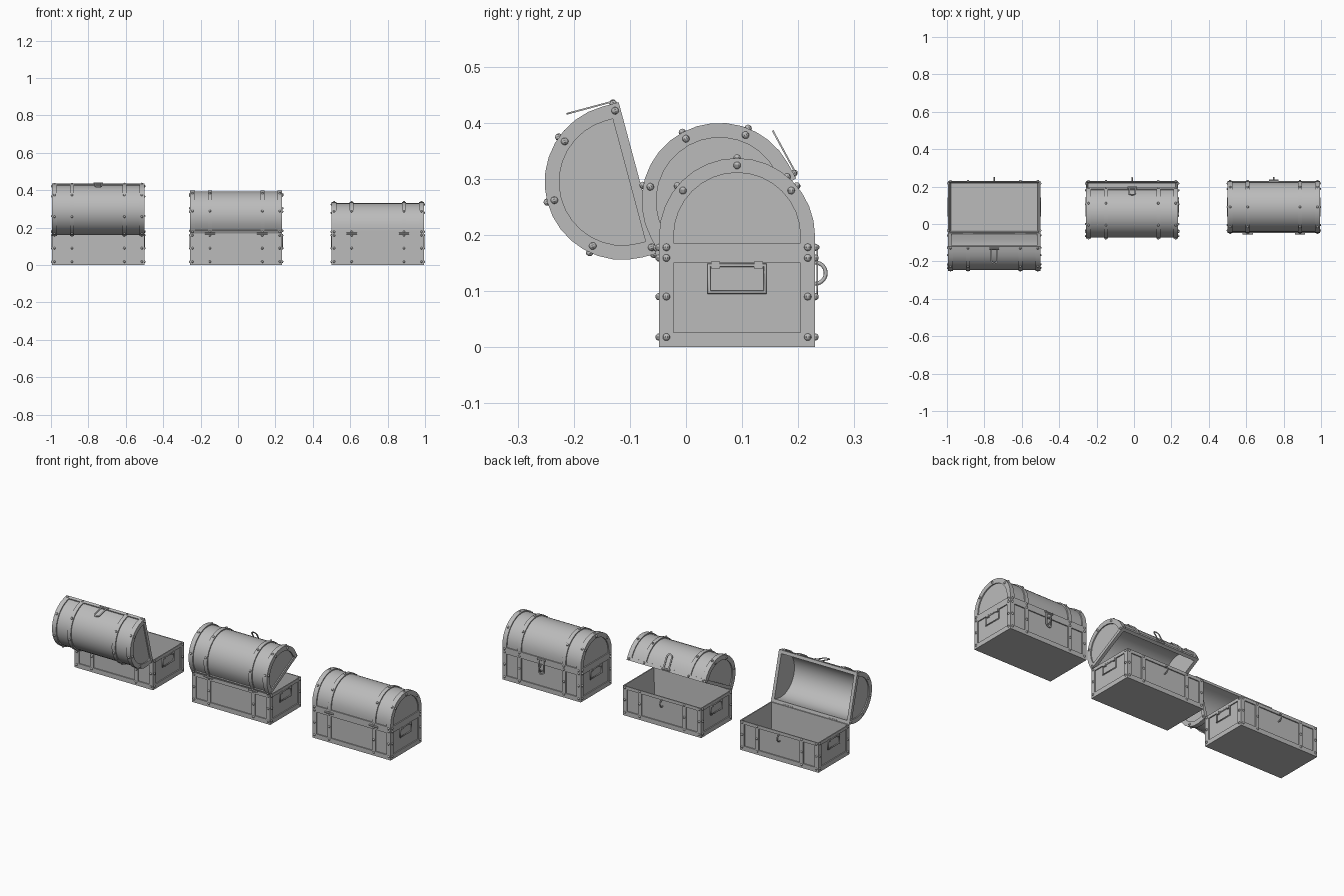
import bpy, bmesh
from math import sin, cos, pi, radians
from mathutils import Matrix, Vector

if "Cube" in bpy.data.objects:
    bpy.data.objects.remove(bpy.data.objects["Cube"])

mat = bpy.data.materials.new("plain grey")
mat.use_nodes = True
GREY = (0.5, 0.5, 0.5, 1)
mat.diffuse_color = GREY
mat.node_tree.nodes["Principled BSDF"].inputs["Base Color"].default_value = GREY

HX, HY, H = 0.2465, 0.139, 0.168     # half length, half depth, base height
T, WALL = 0.006, 0.012               # trim relief, wall thickness
POST, RAIL = 0.026, 0.018            # trim widths
LEG = 0.03                           # straight part below the lid's arc
BAND_X, BAND_W = 0.14, 0.011
RIVET_ANGLES = [radians(a) for a in (40, 90, 140)]


def box(bm, x, y, z):
    """Box from three (low, high) ranges."""
    lo, hi = Vector((x[0], y[0], z[0])), Vector((x[1], y[1], z[1]))
    m = Matrix.Translation((lo + hi) / 2) @ Matrix.Diagonal((*(hi - lo), 1))
    return bmesh.ops.create_cube(bm, size=1, matrix=m)["verts"]


def arch(r, leg=LEG, foot=0, n=16):
    arc = [(r * cos(pi * i / n), leg + r * sin(pi * i / n)) for i in range(n + 1)]
    return [(r, foot)] + arc + [(-r, foot)]


def prism(bm, loop, x0, x1):
    """Extrude a closed (y, z) outline along x."""
    face = bm.faces.new([bm.verts.new((x0, y, z)) for y, z in loop])
    new = bmesh.ops.extrude_face_region(bm, geom=[face])["geom"]
    bmesh.ops.translate(bm, vec=(x1 - x0, 0, 0),
                        verts=[v for v in new if isinstance(v, bmesh.types.BMVert)])


def arch_ring(bm, outer, inner, x0, x1, leg=LEG):
    prism(bm, arch(outer, leg) + arch(inner, leg)[::-1], x0, x1)


def rivet(bm, p):
    bmesh.ops.create_uvsphere(bm, u_segments=10, v_segments=8, radius=0.0065,
                              matrix=Matrix.Translation(p))


def rod(bm, p, r, length):
    bmesh.ops.create_cone(bm, cap_ends=True, segments=12, radius1=r, radius2=r, depth=length,
                          matrix=Matrix.Translation(p) @ Matrix.Rotation(pi / 2, 4, 'Y'))


def finish(name, bm, matrix):
    bmesh.ops.recalc_face_normals(bm, faces=bm.faces)
    mesh = bpy.data.meshes.new(name)
    bm.to_mesh(mesh)
    bm.free()
    mesh.materials.append(mat)
    ob = bpy.data.objects.new(name, mesh)
    bpy.context.collection.objects.link(ob)
    ob.matrix_world = matrix
    bpy.ops.object.select_all(action='DESELECT')
    ob.select_set(True)
    bpy.context.view_layer.objects.active = ob
    bpy.ops.object.shade_smooth_by_angle(angle=radians(30))


def tube(name, points, r, cyclic, matrix):
    cu = bpy.data.curves.new(name, 'CURVE')
    cu.dimensions = '3D'
    cu.bevel_depth, cu.bevel_resolution, cu.use_fill_caps = r, 2, True
    sp = cu.splines.new('POLY')
    sp.points.add(len(points) - 1)
    for sp_point, p in zip(sp.points, points):
        sp_point.co = (*p, 1)
    sp.use_cyclic_u = cyclic
    cu.materials.append(mat)
    ob = bpy.data.objects.new(name, cu)
    bpy.context.collection.objects.link(ob)
    ob.matrix_world = matrix


def span(s, a, b):
    """Range between s*a and s*b, sorted."""
    return sorted((s * a, s * b))


def build_base(tag, m):
    # Hollow tray
    bm = bmesh.new()
    cx, cy = HX - T, HY - T
    box(bm, (-cx, cx), (-cy, cy), (0, H))
    bm.faces.ensure_lookup_table()
    top = max(bm.faces, key=lambda f: f.calc_center_median().z)
    bmesh.ops.inset_region(bm, faces=[top], thickness=WALL)
    bmesh.ops.translate(bm, verts=top.verts, vec=(0, 0, WALL - H))
    finish("base_tray_" + tag, bm, m)

    # Raised trim on all four sides
    bm = bmesh.new()
    for s in (-1, 1):
        xr, yr = span(s, cx, HX), span(s, cy, HY)
        inner = HY - POST
        for z in ((0, POST), (H - RAIL, H)):
            box(bm, xr, (-inner, inner), z)
            box(bm, (-cx, cx), yr, z)
        for q in (-1, 1):
            box(bm, xr, span(q, inner, HY), (0, H))
            for a, b in ((HX - POST, cx), (BAND_X - BAND_W, BAND_X + BAND_W)):
                box(bm, span(q, a, b), yr, (POST, H - RAIL))
    finish("base_trim_" + tag, bm, m)

    # Rivets
    bm = bmesh.new()
    for z in (0.018, 0.09, 0.159):
        for s in (-1, 1):
            for q in (-1, 1):
                rivet(bm, (s * HX, q * (HY - POST / 2), z))
                for x in (HX - POST / 2, BAND_X):
                    rivet(bm, (s * x, q * HY, z))
    finish("base_rivets_" + tag, bm, m)

    # Drop handles with lugs on both ends
    for s, side in ((1, "left"), (-1, "right")):
        x = s * (HX - 0.001)
        tube(f"{side}_handle_{tag}", [(x, y, z) for y, z in
             ((-0.05, 0.098), (0.05, 0.098), (0.05, 0.146), (-0.05, 0.146))], 0.004, True, m)
        bm = bmesh.new()
        for y in (-0.038, 0.038):
            box(bm, span(s, cx, HX + 0.004), (y - 0.008, y + 0.008), (0.14, 0.153))
        finish(f"{side}_handle_lugs_{tag}", bm, m)

    # Lock staple, and hinge knuckles on the opposite side
    arc = [radians(a) for a in range(-90, 91, 15)]
    tube("staple_" + tag, [(0, HY - T, 0.113)] +
         [(0, HY + 0.019 * cos(a), 0.132 + 0.019 * sin(a)) for a in arc] +
         [(0, HY - T, 0.151)], 0.0035, False, m)
    bm = bmesh.new()
    for x in (-BAND_X, BAND_X):
        rod(bm, (x, -HY - 0.002, H), 0.005, 0.055)
    finish("hinges_" + tag, bm, m)


def build_lid(tag, m, closed):
    cx, cy = HX - T, HY - T
    # Hollow barrel with end walls
    bm = bmesh.new()
    arch_ring(bm, cy, cy - WALL, -cx, cx)
    for s in (-1, 1):
        prism(bm, arch(cy - WALL), *span(s, cx - WALL, cx))
    finish("lid_shell_" + tag, bm, m)

    # Raised bands, end frames and bottom rails
    bm = bmesh.new()
    for s in (-1, 1):
        arch_ring(bm, HY, HY - POST, *span(s, cx, HX))
        box(bm, span(s, cx, HX), (POST - HY, HY - POST), (0, RAIL))
        arch_ring(bm, HY, cy, *span(s, HX - POST, cx))
        arch_ring(bm, HY, cy, *span(s, BAND_X - BAND_W, BAND_X + BAND_W))
        box(bm, (POST - HX, HX - POST), span(s, cy, HY), (0, RAIL))
    finish("lid_trim_" + tag, bm, m)

    # Rivets along the bands and end frames
    bm = bmesh.new()
    for s in (-1, 1):
        for q in (-1, 1):
            rivet(bm, (s * HX, q * (HY - POST / 2), 0.01))
            for x in (HX - POST / 2, BAND_X):
                rivet(bm, (s * x, q * HY, 0.01))
        for a in RIVET_ANGLES:
            r = HY - POST / 2
            rivet(bm, (s * HX, r * cos(a), LEG + r * sin(a)))
            for x in (HX - POST / 2, BAND_X):
                rivet(bm, (s * x, HY * cos(a), LEG + HY * sin(a)))
    finish("lid_rivets_" + tag, bm, m)

    # Looped hasp: hangs down when closed, stands up when open
    bm = bmesh.new()
    arch_ring(bm, 0.02, 0.012, -0.0015, 0.0015, leg=0.065)
    box(bm, (-0.0015, 0.0015), (-0.012, 0.012), (0, 0.008))
    turn = Matrix.Rotation(pi if closed else 0, 4, 'X') @ Matrix.Rotation(pi / 2, 4, 'Z')
    finish("hasp_" + tag, bm, m @ Matrix.Translation((0, HY + 0.004, 0.01)) @ turn)
    bm = bmesh.new()
    rod(bm, (0, HY + 0.003, 0.01), 0.005, 0.05)
    finish("hasp_pivot_" + tag, bm, m)


# Three chests: wide open, half open, closed
for tag, x, angle in (("open", -0.7475, 105), ("half_open", -0.01, 28.5), ("closed", 0.7475, 0)):
    chest = Matrix.Translation((x, 0.091, 0))
    build_base(tag, chest)
    hinge = Matrix.Translation((0, -HY, H))
    swing = Matrix.Rotation(radians(angle), 4, 'X')
    lid = chest @ hinge @ swing @ Matrix.Translation((0, HY, 0))
    build_lid(tag, lid, angle == 0)
